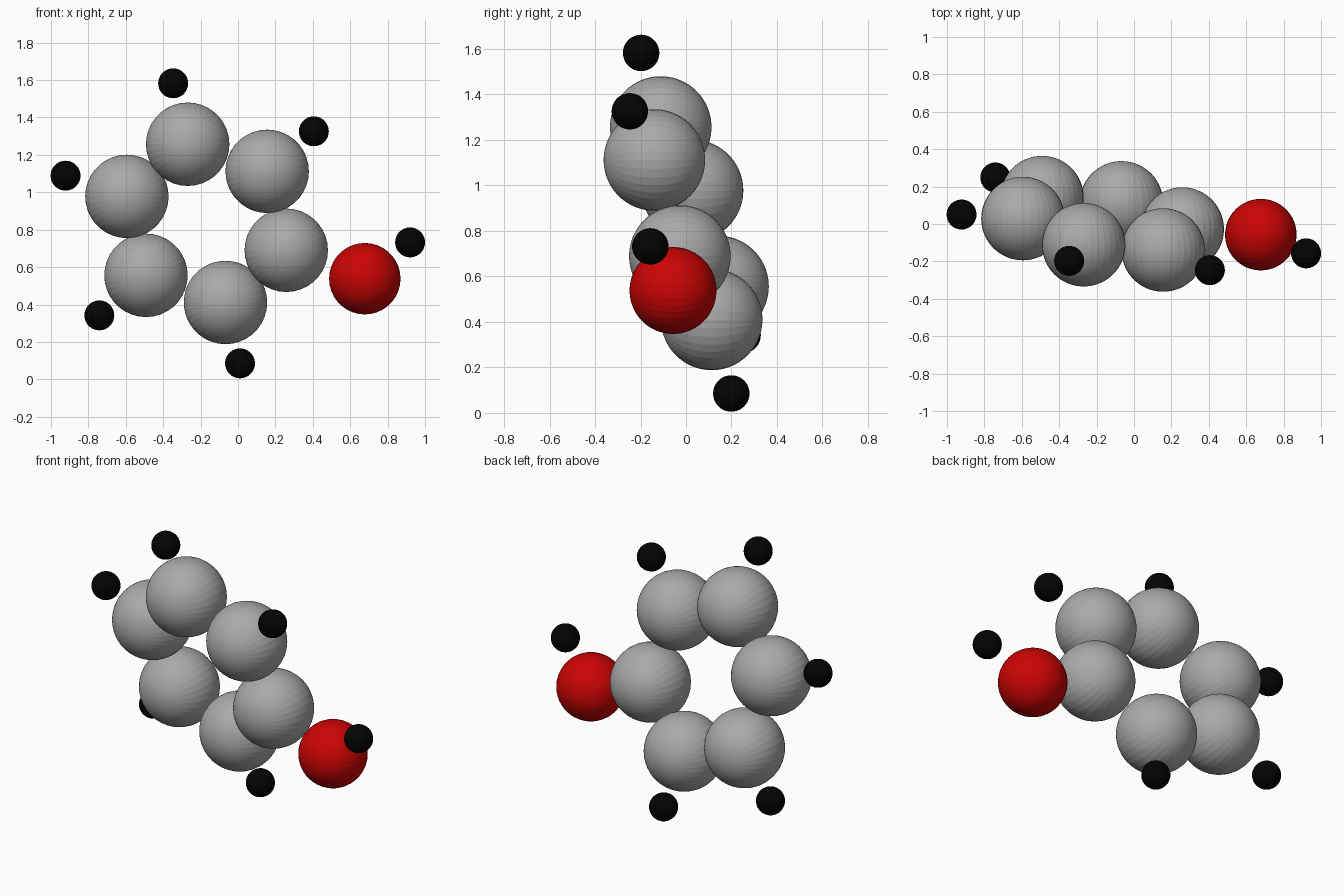
import bpy
from math import radians
from mathutils import Vector

if "Cube" in bpy.data.objects:
    bpy.data.objects.remove(bpy.data.objects["Cube"])


def material(name, rgb):
    m = bpy.data.materials.new(name)
    m.diffuse_color = (*rgb, 1)
    m.use_nodes = True
    m.node_tree.nodes["Principled BSDF"].inputs["Base Color"].default_value = m.diffuse_color
    return m


GREY = material("grey", (0.4, 0.4, 0.4))
RED = material("red", (0.6, 0.001, 0.001))
BLACK = material("black", (0.001, 0.001, 0.001))


def ball(name, pos, radius, mat):
    # Faceted ball with its poles along the front-back axis
    bpy.ops.mesh.primitive_uv_sphere_add(segments=36, ring_count=48, radius=radius,
                                         location=pos, rotation=(radians(90), 0, 0))
    ob = bpy.context.object
    ob.name = name
    ob.data.materials.append(mat)


# Tilted six-ball ring: three balls, each mirrored through the ring centre
centre = Vector((-0.168, 0.001, 0.834))
half_ring = [Vector((-0.101, -0.112, 0.423)),
             Vector((0.324, -0.140, 0.278)),
             Vector((0.426, -0.028, -0.144))]
for i, offset in enumerate(half_ring):
    ball(f"ring_ball_{i + 1}", centre + offset, 0.223, GREY)
    ball(f"ring_ball_{i + 4}", centre - offset, 0.223, GREY)

# Small outer balls, on the ring radii
outer = 1.77
for i, offset in enumerate(half_ring):
    if i < 2:
        ball(f"outer_ball_{i + 1}", centre + offset * outer, 0.08, BLACK)
    ball(f"outer_ball_{i + 4}", centre - offset * outer, 0.08, BLACK)

# Red side ball and its small end ball
ball("side_ball", (0.678, -0.057, 0.538), 0.191, RED)
ball("end_ball", (0.92, -0.157, 0.732), 0.08, BLACK)
